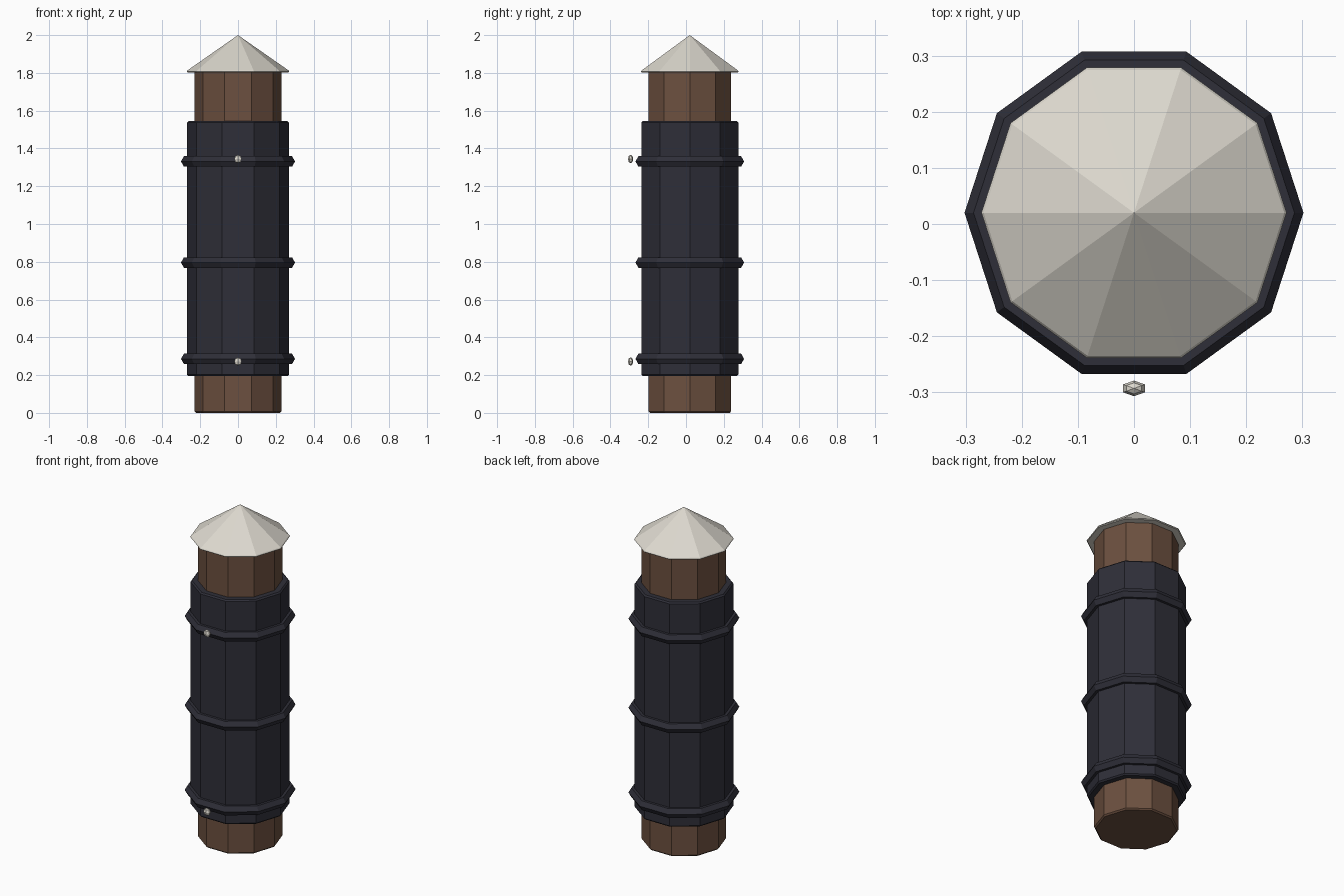
import bpy, bmesh, math
from mathutils import Matrix

cube = bpy.data.objects.get("Cube")
if cube:
    bpy.data.objects.remove(cube)

SIDES = 10
AXIS_Y = 0.02


def material(name, r, g, b):
    m = bpy.data.materials.new(name)
    m.use_nodes = True
    m.diffuse_color = (r, g, b, 1)
    m.node_tree.nodes["Principled BSDF"].inputs["Base Color"].default_value = (r, g, b, 1)
    return m


wood = material("brown wood", 0.15, 0.08, 0.05)
rubber = material("dark rubber", 0.028, 0.028, 0.04)
metal = material("pale metal", 0.72, 0.69, 0.62)


def finish(name, bm, mat, location):
    bmesh.ops.recalc_face_normals(bm, faces=bm.faces)
    mesh = bpy.data.meshes.new(name)
    bm.to_mesh(mesh)
    bm.free()
    mesh.materials.append(mat)
    ob = bpy.data.objects.new(name, mesh)
    ob.location = location
    bpy.context.collection.objects.link(ob)


def lathe(name, profile, mat, z=0, closed=False):
    """Revolve (radius, height) points into a ten-sided flat-faced part."""
    bm = bmesh.new()
    rings = []
    for r, h in profile:
        if r == 0:
            rings.append([bm.verts.new((0, 0, h))] * SIDES)
        else:
            angles = [math.tau * i / SIDES for i in range(SIDES)]
            rings.append([bm.verts.new((r * math.cos(a), r * math.sin(a), h)) for a in angles])
    pairs = list(zip(rings, rings[1:]))
    if closed:
        pairs.append((rings[-1], rings[0]))
    for low, high in pairs:
        for i in range(SIDES):
            j = (i + 1) % SIDES
            corners = dict.fromkeys((low[i], low[j], high[j], high[i]))
            bm.faces.new(list(corners))
    if not closed:
        bm.faces.new(rings[0])
        if profile[-1][0] > 0:
            bm.faces.new(rings[-1])
    finish(name, bm, mat, (0, AXIS_Y, z))


def bevelled_drum(radius, bottom, top, bevel):
    return [(radius - bevel, bottom), (radius, bottom + bevel),
            (radius, top - bevel), (radius - bevel, top)]


# Wooden post and the sleeve wrapped around it
lathe("post", bevelled_drum(0.23, 0, 1.812, 0.008), wood)
lathe("sleeve", bevelled_drum(0.27, 0.195, 1.545, 0.008), rubber)

# Pointed cap with a thin rim
lathe("cap", [(0.268, 1.803), (0.272, 1.807), (0.268, 1.813), (0, 2)], metal)

# Hexagonal-section bands
section = [(0.27 + 0.032 * math.cos(math.tau * k / 6),
            0.032 * math.sin(math.tau * k / 6)) for k in range(6)]
for label, z in (("lower", 0.286), ("middle", 0.796), ("upper", 1.331)):
    lathe(label + "_band", section, rubber, z, closed=True)

# Flattened studs on the front
for label, z in (("lower", 0.272), ("upper", 1.344)):
    bm = bmesh.new()
    bmesh.ops.create_uvsphere(bm, u_segments=6, v_segments=4, radius=0.0225,
                              matrix=Matrix.Diagonal((1, 0.62, 1, 1)))
    finish(label + "_stud", bm, metal, (0, -0.293, z))
